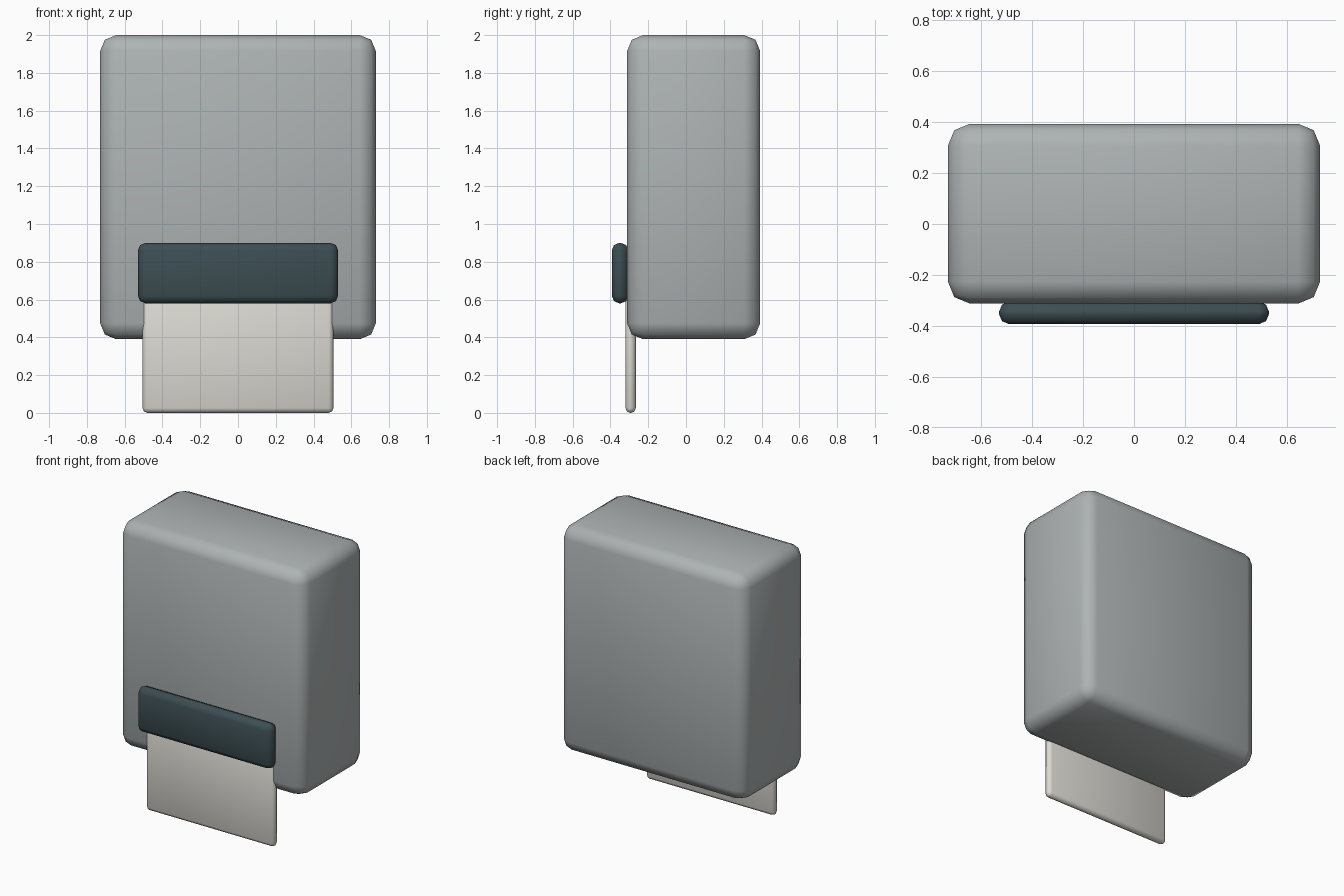
import bpy

if "Cube" in bpy.data.objects:
    bpy.data.objects.remove(bpy.data.objects["Cube"])


def rounded_box(name, lo, hi, radius, color, segments=2):
    """Box between two corners with rounded, smooth-shaded edges."""
    bpy.ops.mesh.primitive_cube_add(size=1, location=[(a + b) / 2 for a, b in zip(lo, hi)])
    ob = bpy.context.object
    ob.name = name
    ob.scale = [b - a for a, b in zip(lo, hi)]
    bpy.ops.object.transform_apply(location=False, rotation=False, scale=True)
    bevel = ob.modifiers.new("rounding", 'BEVEL')
    bevel.width = radius
    bevel.segments = segments
    bpy.ops.object.shade_smooth()
    mat = bpy.data.materials.new(name + "_material")
    mat.diffuse_color = (*color, 1)
    mat.use_nodes = True
    mat.node_tree.nodes["Principled BSDF"].inputs["Base Color"].default_value = mat.diffuse_color
    ob.data.materials.append(mat)
    return ob


# Main housing
rounded_box("dispenser_housing", (-0.73, -0.312, 0.39), (0.73, 0.393, 2.0), 0.085, (0.42, 0.45, 0.45))

# Dark lip above the paper
rounded_box("outlet_lip", (-0.53, -0.393, 0.58), (0.53, -0.305, 0.90), 0.04, (0.045, 0.075, 0.085))

# Hanging paper towel
rounded_box("paper_sheet", (-0.505, -0.32, 0.0), (0.505, -0.266, 0.64), 0.025, (0.72, 0.70, 0.65))
